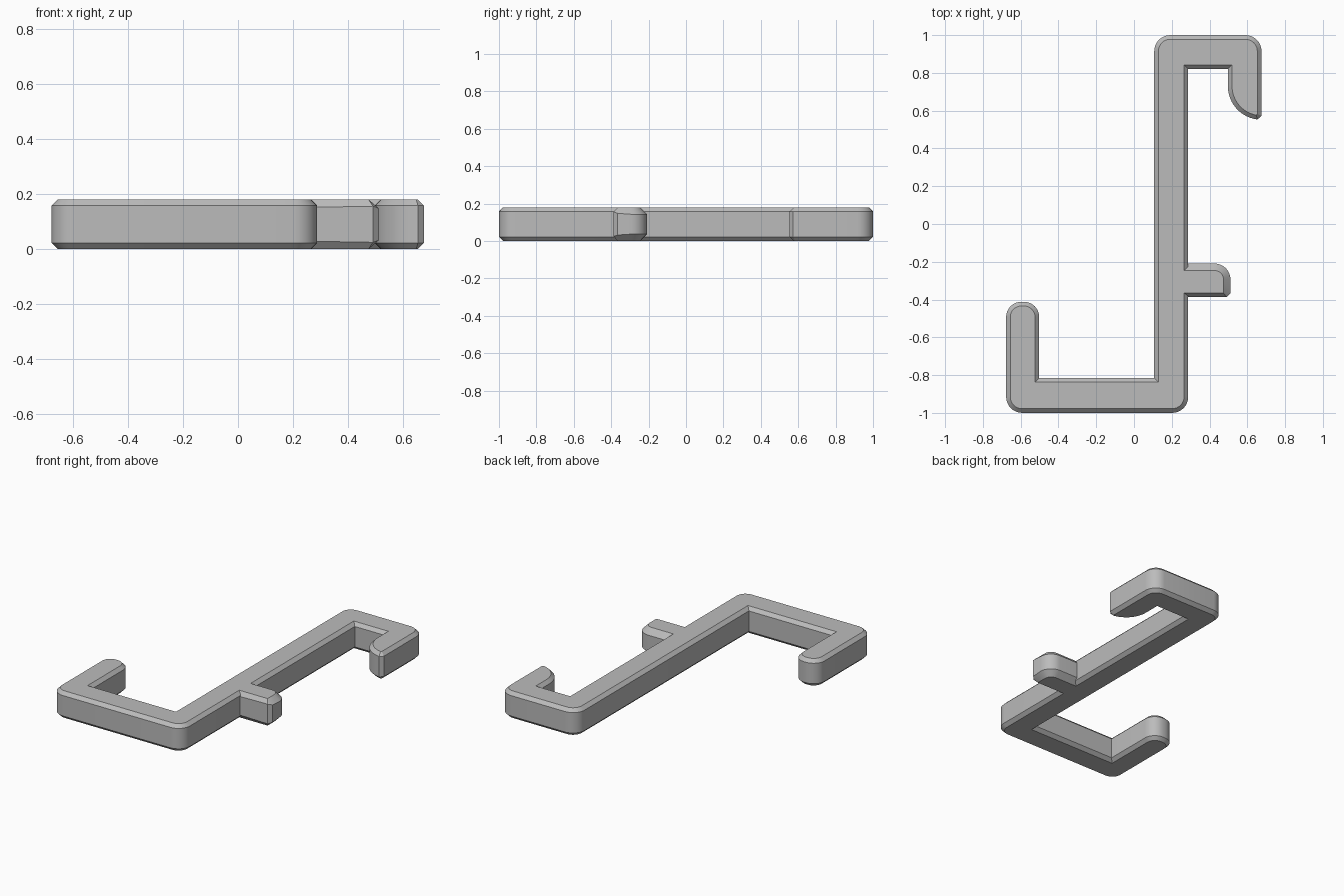
import bpy, bmesh, math
from mathutils import Vector

cube = bpy.data.objects.get("Cube")
if cube:
    bpy.data.objects.remove(cube, do_unlink=True)

HEIGHT = 0.18
BEVEL = 0.022

grey = bpy.data.materials.new("plain_grey")
grey.use_nodes = True
color = (0.5, 0.5, 0.5, 1)
grey.diffuse_color = color
grey.node_tree.nodes["Principled BSDF"].inputs["Base Color"].default_value = color


def arc(cx, cy, r, start, end, steps=8):
    """Points along a counter-clockwise arc, angles in degrees."""
    angles = [math.radians(start + (end - start) * i / steps) for i in range(steps + 1)]
    return [(cx + r * math.cos(a), cy + r * math.sin(a)) for a in angles]


def chamfered_plate(name, outline, bevel_of):
    """Extrude a counter-clockwise outline with chamfered top and bottom rims.
    bevel_of(outward_normal) gives the chamfer width of each side."""
    pts = [Vector(p) for p in outline]
    n = len(pts)
    normals = []
    for i in range(n):
        d = (pts[(i + 1) % n] - pts[i]).normalized()
        normals.append(Vector((d.y, -d.x)))
    widths = [bevel_of(m) for m in normals]
    bm = bmesh.new()
    rings = [[], [], [], []]
    for i, p in enumerate(pts):
        n0, n1, w0, w1 = normals[i - 1], normals[i], widths[i - 1], widths[i]
        # Mitred inset: the point lying at both edge offsets
        det = n0.x * n1.y - n0.y * n1.x
        if abs(det) > 1e-4:
            shift = Vector((w0 * n1.y - w1 * n0.y, n0.x * w1 - n1.x * w0)) / det
        else:
            shift = n0 * w0
        inner, drop = p - shift, (w0 + w1) / 2
        levels = ((inner, 0), (p, drop), (p, HEIGHT - drop), (inner, HEIGHT))
        for ring, (q, z) in zip(rings, levels):
            ring.append(bm.verts.new((q.x, q.y, z)))
    for low, high in zip(rings, rings[1:]):
        for i in range(n):
            j = (i + 1) % n
            bm.faces.new((low[i], low[j], high[j], high[i]))
    bm.faces.new(rings[0][::-1])
    bm.faces.new(rings[-1])
    mesh = bpy.data.meshes.new(name)
    bm.to_mesh(mesh)
    bm.free()
    mesh.materials.append(grey)
    obj = bpy.data.objects.new(name, mesh)
    bpy.context.collection.objects.link(obj)
    return obj


# Main S-shaped hook: lower hook, long shaft and upper clip
R = 0.085
left, right, front, back = -0.677, 0.675, -1.0, 1.0
shaft_l, shaft_r = 0.107, 0.287
hook_outline = (
    arc(shaft_r - R, front + R, R, 270, 360)
    + [(shaft_r, 0.82), (0.497, 0.82)]
    + arc(right, 0.73, 0.178, 180, 263, 12)
    + [(right, 0.573)]
    + arc(right - R, back - R, R, 0, 90)
    + arc(shaft_l + R, back - R, R, 90, 180)
    + [(shaft_l, -0.815), (-0.502, -0.815)]
    + arc(-0.582, -0.492, 0.08, 0, 90)
    + arc(left + 0.08, -0.492, 0.08, 90, 180)
    + arc(left + R, front + R, R, 180, 270)
)
hook = chamfered_plate("hook_body", hook_outline, lambda m: BEVEL)

# Side peg, with a wider chamfer on its rounded back and end
peg_outline = (
    [(0.2, -0.387), (0.49, -0.387), (0.511, -0.366)]
    + arc(0.426, -0.294, R, 0, 90)
    + [(0.2, -0.209)]
)


def peg_bevel(m):
    if m.y < -0.9:
        return BEVEL
    return 0.027 if m.y < -0.1 else 0.037


peg = chamfered_plate("side_peg", peg_outline, peg_bevel)

# Merge the peg into the shaft
union = hook.modifiers.new("join_peg", 'BOOLEAN')
union.operation = 'UNION'
union.solver = 'EXACT'
union.object = peg
bpy.context.view_layer.objects.active = hook
hook.select_set(True)
bpy.ops.object.modifier_apply(modifier=union.name)
bpy.data.objects.remove(peg, do_unlink=True)

bpy.ops.object.shade_smooth_by_angle(angle=math.radians(30))
